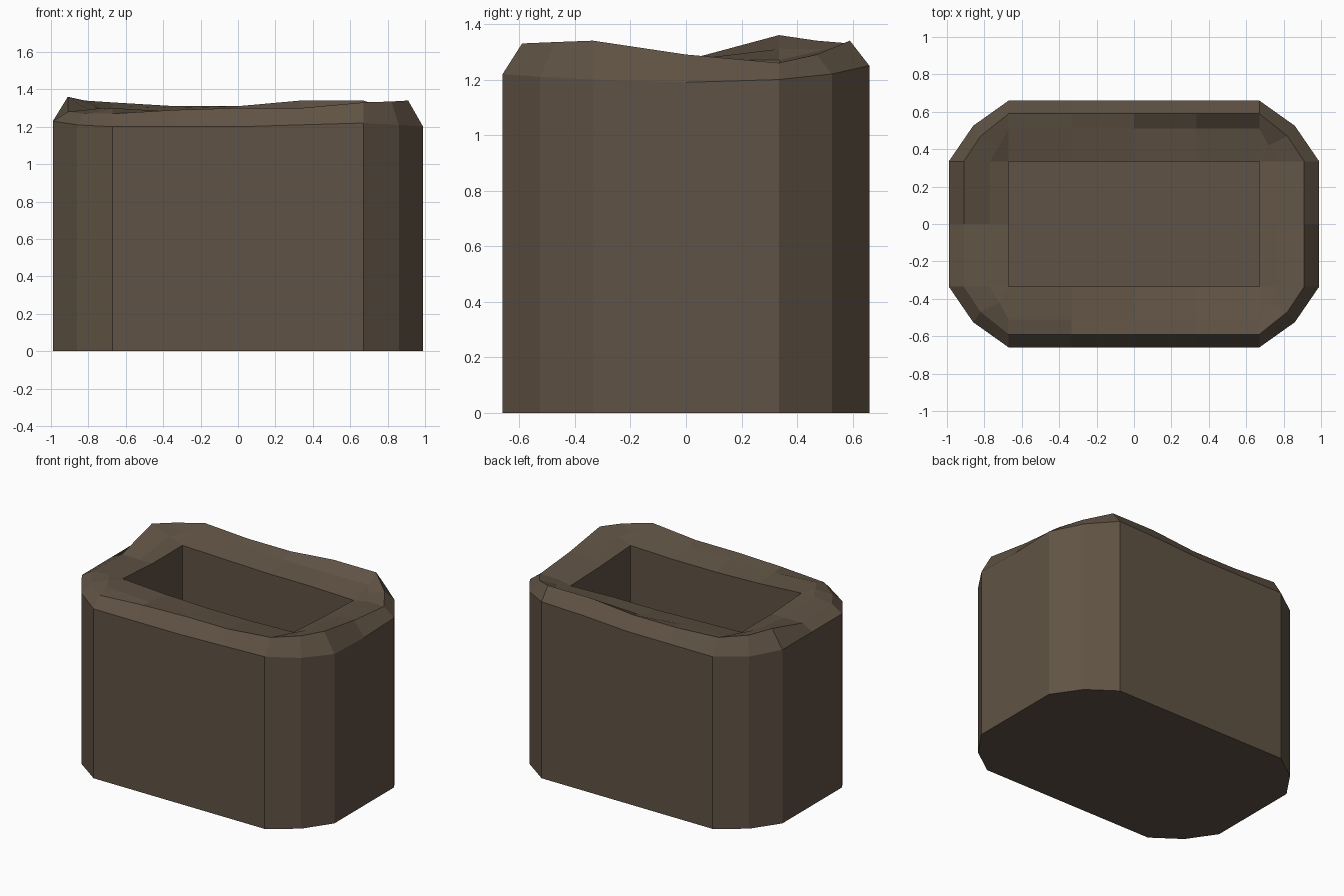
import bpy, bmesh

if "Cube" in bpy.data.objects:
    bpy.data.objects.remove(bpy.data.objects["Cube"])

# Plan outline: 20 stations counter-clockwise, starting at the front left
def outline(hx, hy, cx, cy, ix=0.67, iy=0.335):
    steps = [-1, -0.5, 0, 0.5, 1]
    pts = [(ix * s, -hy) for s in steps] + [(cx, -cy)]
    pts += [(hx, iy * s) for s in (-1, 0, 1)] + [(cx, cy)]
    pts += [(-ix * s, hy) for s in steps] + [(-cx, cy)]
    pts += [(-hx, -iy * s) for s in (-1, 0, 1)] + [(-cx, -cy)]
    return pts

outer = outline(0.99, 0.66, 0.86, 0.525)
rim = outline(0.91, 0.59, 0.82, 0.47)
lip = outline(0.77, 0.51, 0.72, 0.42)
hollow = outline(0.67, 0.335, 0.67, 0.335)

# Uneven heights of the worn top edge, per station
wall_z = [1.20, 1.20, 1.20, 1.21, 1.22, 1.21, 1.20, 1.19, 1.20, 1.22,
          1.25, 1.24, 1.22, 1.22, 1.22, 1.22, 1.23, 1.23, 1.23, 1.21]
rim_z = [1.27, 1.29, 1.30, 1.30, 1.33, 1.335, 1.34, 1.29, 1.26, 1.29,
         1.34, 1.34, 1.31, 1.31, 1.33, 1.34, 1.36, 1.27, 1.28, 1.27]
lip_z = [1.30, 1.28, 1.29, 1.29, 1.31, 1.31, 1.31, 1.28, 1.26, 1.27,
         1.28, 1.28, 1.28, 1.30, 1.31, 1.31, 1.31, 1.27, 1.29, 1.30]
edge_z = [1.29, 1.27, 1.26, 1.26, 1.27, 1.27, 1.27, 1.25, 1.24, 1.24,
          1.24, 1.25, 1.25, 1.26, 1.27, 1.27, 1.27, 1.27, 1.29, 1.29]

bm = bmesh.new()
levels = [(outer, [0] * 20), (outer, wall_z), (rim, rim_z),
          (lip, lip_z), (hollow, edge_z), (hollow, [0.33] * 20)]
rings = [[bm.verts.new((x, y, z)) for (x, y), z in zip(plan, zs)]
         for plan, zs in levels]

# Skin the rings from the base, over the rim and down into the hollow
for a, b in zip(rings, rings[1:]):
    for i in range(20):
        j = (i + 1) % 20
        bm.faces.new((a[i], a[j], b[j], b[i]))
bm.faces.new(rings[0][::-1])
bm.faces.new(rings[-1])
# Merge the doubled stations at the square corners of the hollow
bmesh.ops.remove_doubles(bm, verts=bm.verts, dist=0.035)
bmesh.ops.recalc_face_normals(bm, faces=bm.faces)

mesh = bpy.data.meshes.new("hollow_block")
bm.to_mesh(mesh)
bm.free()
block = bpy.data.objects.new("hollow_block", mesh)
bpy.context.collection.objects.link(block)

# Dark brown
brown = bpy.data.materials.new("dark_brown")
brown.diffuse_color = (0.117, 0.086, 0.058, 1)
brown.use_nodes = True
brown.node_tree.nodes["Principled BSDF"].inputs["Base Color"].default_value = brown.diffuse_color
mesh.materials.append(brown)
